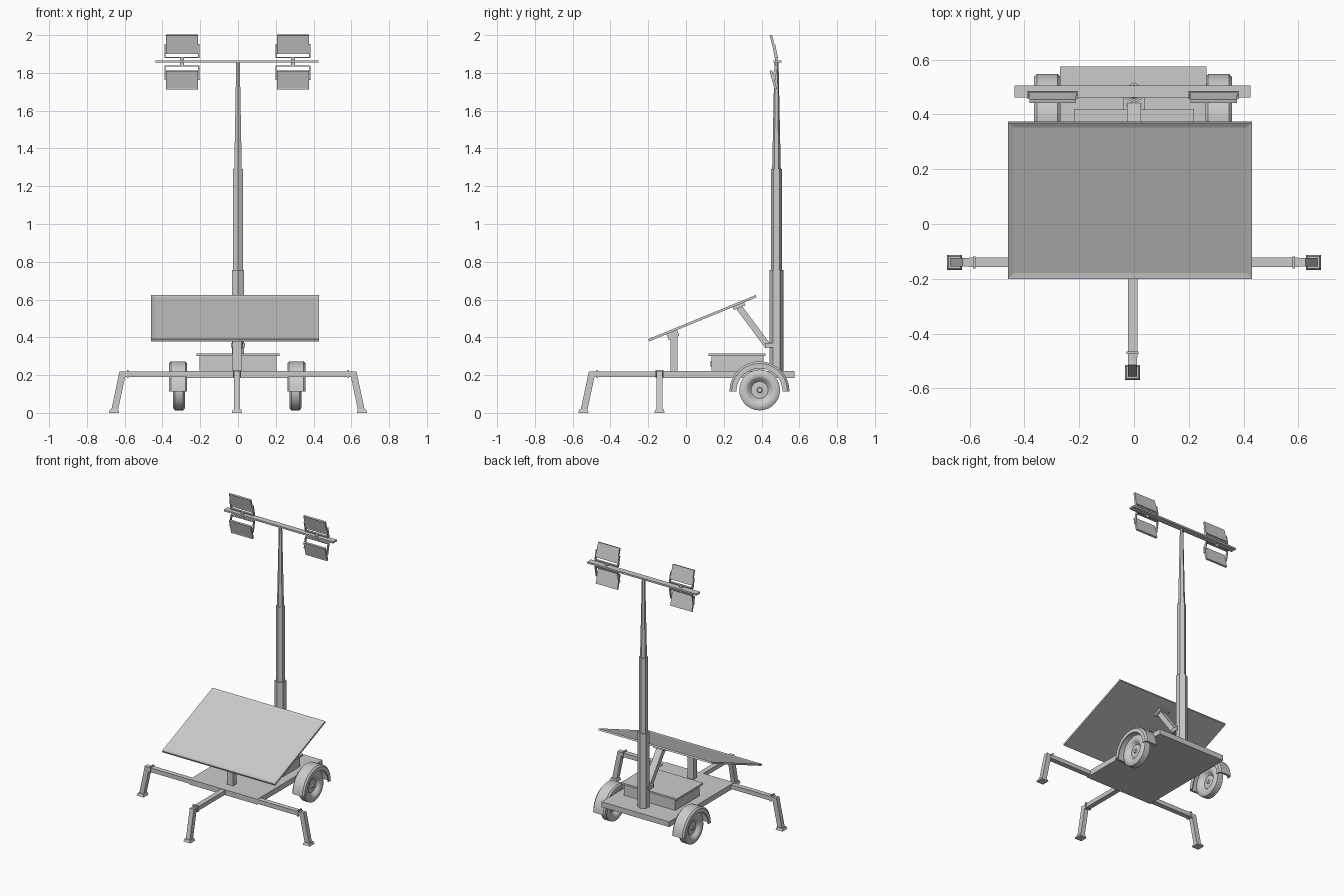
import bpy, bmesh, math
from mathutils import Vector, Matrix

if "Cube" in bpy.data.objects:
    bpy.data.objects.remove(bpy.data.objects["Cube"])


def finish(name, bm, smooth=None):
    bmesh.ops.recalc_face_normals(bm, faces=bm.faces[:])
    me = bpy.data.meshes.new(name)
    bm.to_mesh(me)
    bm.free()
    ob = bpy.data.objects.new(name, me)
    bpy.context.collection.objects.link(ob)
    if smooth:
        bpy.ops.object.select_all(action='DESELECT')
        ob.select_set(True)
        bpy.context.view_layer.objects.active = ob
        bpy.ops.object.shade_smooth_by_angle(angle=math.radians(smooth))
    return ob


def block(name, center, size, tilt=0.0, world=Matrix(), top=1.0, inset=None):
    """Box tilted about x; top scales its upper face, inset = (width, depth) recess."""
    bm = bmesh.new()
    bmesh.ops.create_cube(bm, size=1)
    for v in bm.verts:
        k = top if v.co.z > 0 else 1
        v.co = Vector((v.co.x * size[0] * k, v.co.y * size[1] * k, v.co.z * size[2]))
    if inset:
        bm.normal_update()
        face = max(bm.faces, key=lambda f: f.normal.z)
        bmesh.ops.inset_region(bm, faces=[face], thickness=inset[0])
        bmesh.ops.translate(bm, verts=face.verts[:], vec=(0, 0, -inset[1]))
    bm.transform(world @ Matrix.Translation(center) @ Matrix.Rotation(tilt, 4, 'X'))
    return finish(name, bm)


def beam(name, p, q, w, t, world=Matrix()):
    """Rectangular bar from p to q; w is the horizontal width."""
    p, q = Vector(p), Vector(q)
    d = (q - p).normalized()
    side = d.cross(Vector((0, 0, 1))).normalized()
    up = side.cross(d)
    bm = bmesh.new()
    ends = [[bm.verts.new(c + side * a * w / 2 + up * b * t / 2)
             for a, b in ((-1, -1), (1, -1), (1, 1), (-1, 1))] for c in (p, q)]
    bm.faces.new(ends[0])
    bm.faces.new(ends[1])
    for i in range(4):
        j = (i + 1) % 4
        bm.faces.new((ends[0][i], ends[0][j], ends[1][j], ends[1][i]))
    bm.transform(world)
    return finish(name, bm)


def revolve(name, profile, center, steps, angle, smooth):
    """Turn a closed (x, radius) profile about an x-parallel axis."""
    full = angle > 6.2
    bm = bmesh.new()
    rings = []
    for i in range(steps if full else steps + 1):
        a = angle * i / steps
        rings.append([bm.verts.new((x, r * math.cos(a), r * math.sin(a))) for x, r in profile])
    n = len(profile)
    for i in range(steps):
        r0, r1 = rings[i], rings[(i + 1) % len(rings)]
        for k in range(n - 1 if full else n):
            bm.faces.new((r0[k], r0[(k + 1) % n], r1[(k + 1) % n], r1[k]))
    if full:
        bmesh.ops.remove_doubles(bm, verts=bm.verts[:], dist=1e-5)
    else:
        bm.faces.new(rings[0])
        bm.faces.new(rings[-1])
    bm.transform(Matrix.Translation(center))
    return finish(name, bm, smooth)


# Trailer deck
block("deck", (-0.003, 0.208, 0.204), (0.535, 0.735, 0.038))

# Three outriggers with slanted legs and foot pads
for tag, origin, turn in (("right", (0, -0.14, 0), 0), ("left", (0, -0.14, 0), math.pi),
                          ("front", (-0.005, 0.113, 0), -math.pi / 2)):
    m = Matrix.Translation(origin) @ Matrix.Rotation(turn, 4, 'Z')
    beam(tag + "_outrigger_arm", (0.25, 0, 0.205), (0.6, 0, 0.205), 0.035, 0.03, m)
    block(tag + "_arm_collar", (0.583, 0, 0.207), (0.009, 0.044, 0.042), world=m)
    block(tag + "_leg_hinge", (0.607, 0, 0.206), (0.034, 0.03, 0.024), world=m)
    beam(tag + "_leg", (0.61, 0, 0.217), (0.654, 0, 0.01), 0.032, 0.035, m)
    block(tag + "_foot_pad", (0.656, 0, 0.009), (0.055, 0.055, 0.018), world=m, top=0.8)

# Wheels with dished rims, and hollow arched fenders
half = [(0.018, 0), (0.018, 0.012), (0.010, 0.015), (0.007, 0.045), (0.022, 0.060),
        (0.028, 0.066), (0.032, 0.076), (0.031, 0.096), (0.022, 0.108)]
tyre = half + [(-x, r) for x, r in reversed(half)]
arch = [(-0.048, 0.122), (-0.048, 0.148), (-0.038, 0.159), (0.038, 0.159), (0.048, 0.148),
        (0.048, 0.122), (0.041, 0.122), (0.041, 0.143), (-0.041, 0.143), (-0.041, 0.122)]
for tag, s in (("right", 1), ("left", -1)):
    x = s * 0.308 - 0.004
    revolve(tag + "_wheel", tyre, (x, 0.39, 0.121), 28, 2 * math.pi, 40)
    revolve(tag + "_fender", arch, (x + s * 0.005, 0.389, 0.114), 16, math.pi, 35)

# Battery box with lid and latch plate
block("battery_box", (0, 0.273, 0.262), (0.405, 0.275, 0.08))
block("battery_box_lid", (0, 0.27, 0.307), (0.44, 0.3, 0.013))
block("box_latch_plate", (-0.112, 0.134, 0.26), (0.092, 0.008, 0.028))

# Telescopic six-sided mast, corners pointing along y
for name, z0, z1, r0, r1 in (("mast_base", 0.215, 0.757, 0.038, 0.038),
                             ("mast_middle", 0.74, 1.292, 0.030, 0.030),
                             ("mast_top", 1.28, 1.858, 0.023, 0.011)):
    bm = bmesh.new()
    bmesh.ops.create_cone(bm, cap_ends=True, segments=6, radius1=r0, radius2=r1, depth=z1 - z0)
    far = max(bm.verts, key=lambda v: v.co.y)
    if abs(far.co.x) > 1e-4:
        bm.transform(Matrix.Rotation(math.pi / 6, 4, 'Z'))
    bm.transform(Matrix.Translation((0, 0.479, (z0 + z1) / 2)))
    finish(name, bm)

# Solar panel on its post and brace
tilt = math.atan2(0.235, 0.573)
block("solar_panel", (-0.015, 0.087, 0.501), (0.89, 0.615, 0.013), tilt, inset=(0.028, 0.005))
block("panel_post", (-0.005, -0.064, 0.315), (0.048, 0.038, 0.2))
block("post_bracket", (-0.005, -0.07, 0.414), (0.056, 0.06, 0.036), tilt)
beam("panel_brace", (0, 0.28, 0.56), (0, 0.435, 0.352), 0.05, 0.034)
block("brace_top_bracket", (0, 0.28, 0.567), (0.076, 0.065, 0.022), tilt)
block("brace_mast_bracket", (0, 0.447, 0.358), (0.076, 0.06, 0.026))

# Light bar with four tilted lamps in U brackets
block("light_bar", (-0.005, 0.484, 1.86), (0.862, 0.043, 0.012))
for side, sx in (("right", 1), ("left", -1)):
    for level, zc, zb in (("upper", 1.951, 1.882), ("lower", 1.763, 1.836)):
        tag = f"{side}_{level}_"
        x = sx * 0.294 - 0.003
        lamp = block(tag + "lamp", (x, 0.462, zc), (0.17, 0.102, 0.013),
                     math.radians(90 + 15), inset=(0.006, 0.002))
        for e in (-1, 1):
            beam(tag + "bracket_side", (x + e * 0.089, 0.464, zc),
                 (x + e * 0.089, 0.478, zb), 0.006, 0.016)
        block(tag + "bracket_base", (x, 0.478, zb), (0.184, 0.016, 0.006))
        block(tag + "bracket_bolt", (x, 0.478, (zb + 1.86) / 2), (0.02, 0.014, abs(zb - 1.86)))
